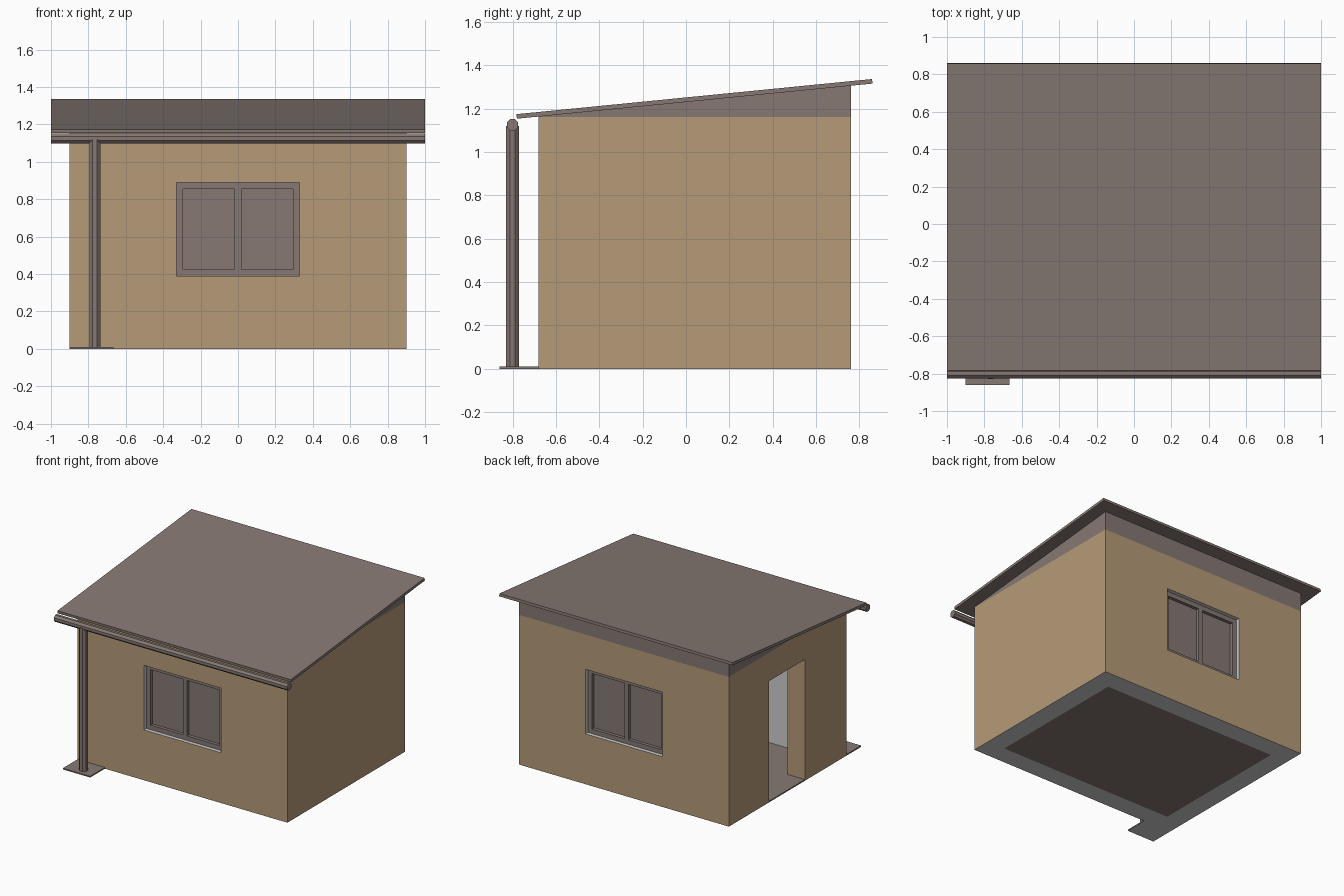
import bpy
import bmesh
from math import pi
from mathutils import Matrix, Vector

cube = bpy.data.objects.get("Cube")
if cube:
    bpy.data.objects.remove(cube, do_unlink=True)


def make_material(name, srgb):
    rgb = [(c / 255) ** 2.2 for c in srgb]
    mat = bpy.data.materials.new(name)
    mat.use_nodes = True
    mat.diffuse_color = (*rgb, 1)
    bsdf = mat.node_tree.nodes["Principled BSDF"]
    bsdf.inputs["Base Color"].default_value = (*rgb, 1)
    bsdf.inputs["Roughness"].default_value = 0.8
    return mat


TAN = make_material("tan render", (180, 154, 119))
BROWN = make_material("brown grey", (133, 120, 115))
GREY = make_material("light grey", (205, 205, 205))


def finish(name, bm, *mats):
    bmesh.ops.recalc_face_normals(bm, faces=bm.faces)
    mesh = bpy.data.meshes.new(name)
    bm.to_mesh(mesh)
    bm.free()
    for mat in mats:
        mesh.materials.append(mat)
    obj = bpy.data.objects.new(name, mesh)
    bpy.context.collection.objects.link(obj)
    return obj


def add_box(bm, x, y, z):
    """Box from (min, max) pairs."""
    lo, hi = Vector((x[0], y[0], z[0])), Vector((x[1], y[1], z[1]))
    size = Matrix.Diagonal((*(hi - lo), 1))
    bmesh.ops.create_cube(bm, size=1, matrix=Matrix.Translation((lo + hi) / 2) @ size)


def box(name, x, y, z, *mats):
    bm = bmesh.new()
    add_box(bm, x, y, z)
    return finish(name, bm, *mats)


def extruded_side(name, profile, half_width, mat):
    """Side profile of (y, z) points stretched along x."""
    bm = bmesh.new()
    face = bm.faces.new([bm.verts.new((-half_width, y, z)) for y, z in profile])
    ext = bmesh.ops.extrude_face_region(bm, geom=[face])["geom"]
    moved = [g for g in ext if isinstance(g, bmesh.types.BMVert)]
    bmesh.ops.translate(bm, verts=moved, vec=(2 * half_width, 0, 0))
    return finish(name, bm, mat)


def octagon_tube(name, radius, length, placement):
    bm = bmesh.new()
    turn = Matrix.Rotation(pi / 8, 4, "Z")
    bmesh.ops.create_cone(bm, cap_ends=True, segments=8, radius1=radius,
                          radius2=radius, depth=length, matrix=placement @ turn)
    return finish(name, bm, BROWN)


WX, FRONT, BACK, TOP, THICK = 0.9, -0.68, 0.76, 1.16, 0.15
IN_X, IN_Y = WX - THICK, (FRONT + THICK, BACK - THICK)
DOOR_Y, DOOR_TOP = (-0.17, 0.27), 0.94
WIN_X, WIN_Z = (-0.33, 0.33), (0.39, 0.89)

# Walls with room, door and window openings
walls = box("walls", (-WX, WX), (FRONT, BACK), (0, TOP), TAN, GREY)
cutters = [
    box("room_cutter", (-IN_X, IN_X), IN_Y, (-0.1, TOP + 0.1)),
    box("door_cutter", (-1, -0.6), DOOR_Y, (-0.1, DOOR_TOP)),
    box("window_cutter", WIN_X, (FRONT - 0.1, BACK + 0.1), WIN_Z),
]
bpy.context.view_layer.objects.active = walls
for cutter in cutters:
    cutter.hide_render = True
    mod = walls.modifiers.new("opening", "BOOLEAN")
    mod.operation = "DIFFERENCE"
    mod.solver = "EXACT"
    mod.object = cutter
    bpy.ops.object.modifier_apply(modifier=mod.name)
    bpy.data.objects.remove(cutter, do_unlink=True)

# Tan outside and on the door reveal, grey elsewhere
for face in walls.data.polygons:
    c, n = face.center, face.normal
    outside = (abs(n.x) > 0.9 and abs(c.x) > WX - 0.01) or (
        abs(n.y) > 0.9 and (c.y < FRONT + 0.01 or c.y > BACK - 0.01))
    on_jamb = abs(n.y) > 0.9 and min(abs(c.y - y) for y in DOOR_Y) < 0.01
    on_head = n.z < -0.9 and abs(c.z - DOOR_TOP) < 0.01
    in_doorway = c.x < -IN_X and (on_jamb or on_head)
    face.material_index = 0 if outside or in_doorway else 1


def grey_underside(obj):
    for face in obj.data.polygons:
        face.material_index = 1 if face.normal.z < -0.9 else 0


# Floor, doorstep and drain slab
box("floor", (-IN_X, IN_X), IN_Y, (0, 0.01), BROWN)
grey_underside(box("doorstep", (-WX, -IN_X), DOOR_Y, (0, 0.01), BROWN, GREY))
grey_underside(box("drain_slab", (-WX, -0.665), (-0.86, FRONT), (0, 0.01), BROWN, GREY))

# Sloping roof and the wedge filling the gap over the walls
extruded_side("roof", [(-0.78, 1.153), (0.86, 1.315), (0.858, 1.336), (-0.782, 1.174)],
              1.0, BROWN)
extruded_side("roof_wedge", [(FRONT, TOP), (BACK, TOP), (BACK, 1.306), (FRONT, 1.164)],
              WX, BROWN)

# Gutter and downpipe
octagon_tube("gutter", 0.028, 2.0,
             Matrix.Translation((0, -0.8, 1.125)) @ Matrix.Rotation(pi / 2, 4, "Y"))
octagon_tube("downpipe", 0.032, 1.11, Matrix.Translation((-0.765, -0.8, 0.565)))


# Two-pane windows set back into the wall
def window(name, wall_y, inward):
    bar = 0.035
    y = sorted((wall_y + inward * 0.03, wall_y + inward * 0.09))
    bm = bmesh.new()
    for x in (WIN_X[0], -bar / 2, WIN_X[1] - bar):
        add_box(bm, (x, x + bar), y, WIN_Z)
    for x in (WIN_X[0] + bar, bar / 2):
        span = (x, x + WIN_X[1] - 1.5 * bar)
        for z in (WIN_Z[0], WIN_Z[1] - bar):
            add_box(bm, span, y, (z, z + bar))
    finish(name + "_frame", bm, BROWN)
    pane_y = sorted((wall_y + inward * 0.055, wall_y + inward * 0.065))
    box(name + "_panes", (WIN_X[0] + bar, WIN_X[1] - bar), pane_y,
        (WIN_Z[0] + bar, WIN_Z[1] - bar), BROWN)


window("front_window", FRONT, 1)
window("back_window", BACK, -1)
